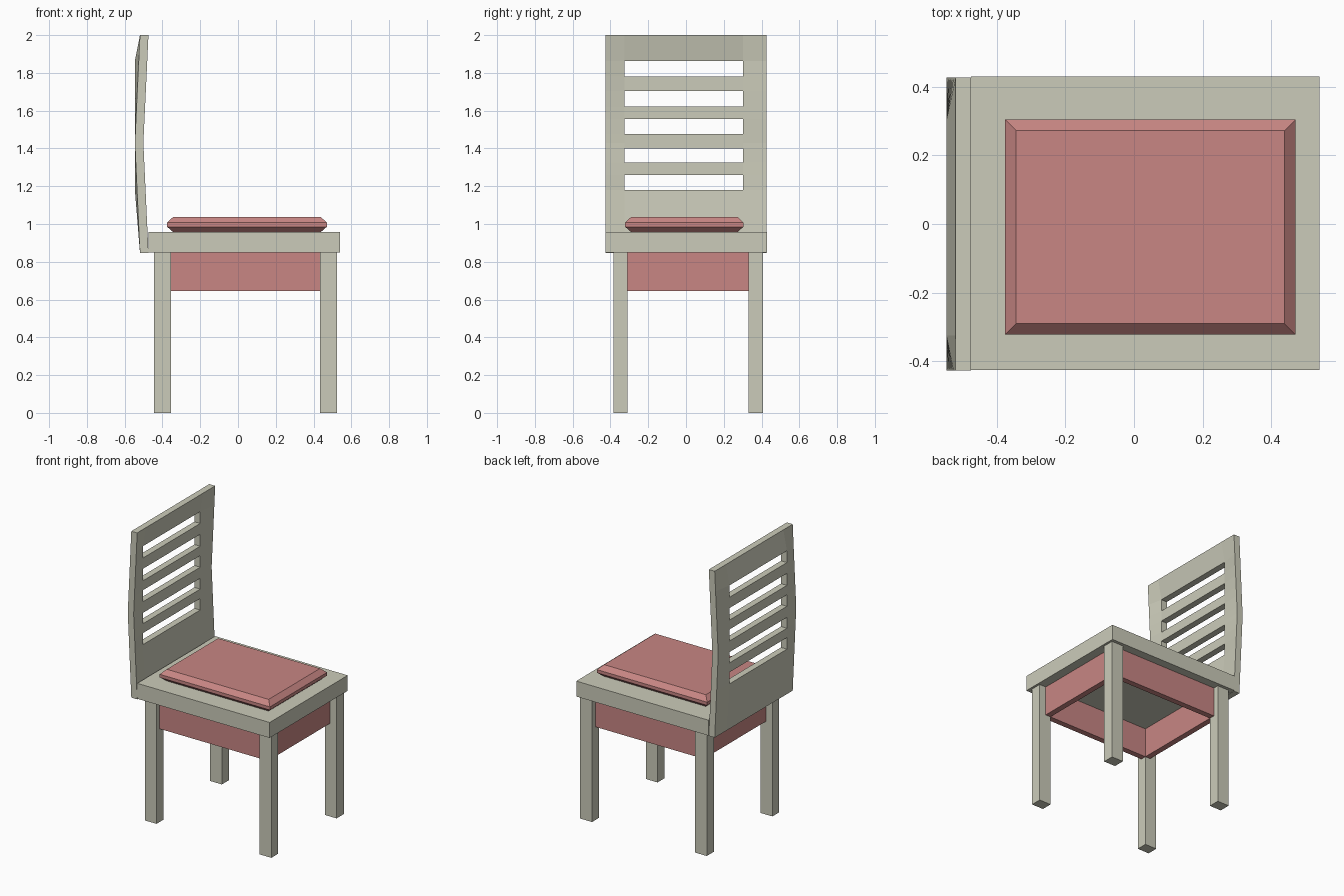
import bpy, bmesh

if "Cube" in bpy.data.objects:
    bpy.data.objects.remove(bpy.data.objects["Cube"])


def material(name, color):
    m = bpy.data.materials.new(name)
    m.diffuse_color = color
    m.use_nodes = True
    m.node_tree.nodes["Principled BSDF"].inputs["Base Color"].default_value = m.diffuse_color
    return m


WOOD = material("pale_wood", (0.60, 0.60, 0.49, 1))
RED = material("red_fabric", (0.58, 0.24, 0.23, 1))


def finish(name, bm, mat):
    bmesh.ops.recalc_face_normals(bm, faces=bm.faces)
    me = bpy.data.meshes.new(name)
    bm.to_mesh(me)
    bm.free()
    me.materials.append(mat)
    ob = bpy.data.objects.new(name, me)
    bpy.context.collection.objects.link(ob)
    return ob


def box(name, x, y, z, mat, bevel=0):
    bm = bmesh.new()
    bmesh.ops.create_cube(bm, size=1)
    for v in bm.verts:
        v.co = [r[0] if c < 0 else r[1] for c, r in zip(v.co, (x, y, z))]
    if bevel:
        bmesh.ops.bevel(bm, geom=bm.edges[:], offset=bevel, segments=1, affect='EDGES')
    return finish(name, bm, mat)


# Seat slab
box("seat", (-0.475, 0.54), (-0.425, 0.43), (0.85, 0.957), WOOD)

# Four legs
leg_x = {"back": (-0.445, -0.355), "front": (0.435, 0.525)}
leg_y = {"right": (-0.385, -0.31), "left": (0.33, 0.408)}
for nx, x in leg_x.items():
    for ny, y in leg_y.items():
        box(f"{nx}_{ny}_leg", x, y, (0, 0.85), WOOD)

# Apron boards between the legs
az = (0.645, 0.85)
box("right_apron", (-0.355, 0.435), (-0.35, -0.31), az, RED)
box("left_apron", (-0.355, 0.435), (0.33, 0.37), az, RED)
box("back_apron", (-0.395, -0.355), (-0.31, 0.33), az, RED)
box("front_apron", (0.435, 0.475), (-0.31, 0.33), az, RED)

# Cushion: stacked rectangles make chamfered top and bottom rims
bm = bmesh.new()
rings = []
for z, i in ((0.957, 0.032), (0.985, 0), (1.007, 0), (1.038, 0.032)):
    x0, x1, y0, y1 = -0.375 + i, 0.47 - i, -0.322 + i, 0.304 - i
    rings.append([bm.verts.new((x, y, z)) for x, y in
                  ((x0, y0), (x1, y0), (x1, y1), (x0, y1))])
for a, b in zip(rings, rings[1:]):
    for k in range(4):
        j = (k + 1) % 4
        bm.faces.new((a[k], a[j], b[j], b[k]))
bm.faces.new(rings[0])
bm.faces.new(rings[-1])
finish("cushion", bm, RED)

# Slatted backrest: a bowed grid with the slot cells left open, then thickened
ys = (-0.427, -0.325, 0.302, 0.427)
zs = (0.847, 1.18, 1.26, 1.325, 1.40, 1.43, 1.477, 1.557, 1.622, 1.705, 1.78, 1.862, 2.0)
slots = (1, 3, 6, 8, 10)


def bow(z, inner):
    if inner and 1.1 < z < 1.9:
        return 0.027
    return 0.027 * ((z - 0.847) / 0.583 if z < 1.43 else (2.0 - z) / 0.57)


bm = bmesh.new()
grid = [[[bm.verts.new((x - bow(z, k in (1, 2)), y, z)) for k, y in enumerate(ys)]
         for z in zs] for x in (-0.519, -0.474)]
back, front = grid
for r in range(len(zs) - 1):
    for c in range(3):
        if c == 1 and r in slots:
            continue
        for g in grid:
            bm.faces.new((g[r][c], g[r][c + 1], g[r + 1][c + 1], g[r + 1][c]))
# Close the rims of the outline and the slots
twin = {b: f for rb, rf in zip(back, front) for b, f in zip(rb, rf)}
for e in [e for e in bm.edges if e.is_boundary and e.verts[0] in twin]:
    a, b = e.verts
    bm.faces.new((a, b, twin[b], twin[a]))
finish("backrest", bm, WOOD)
